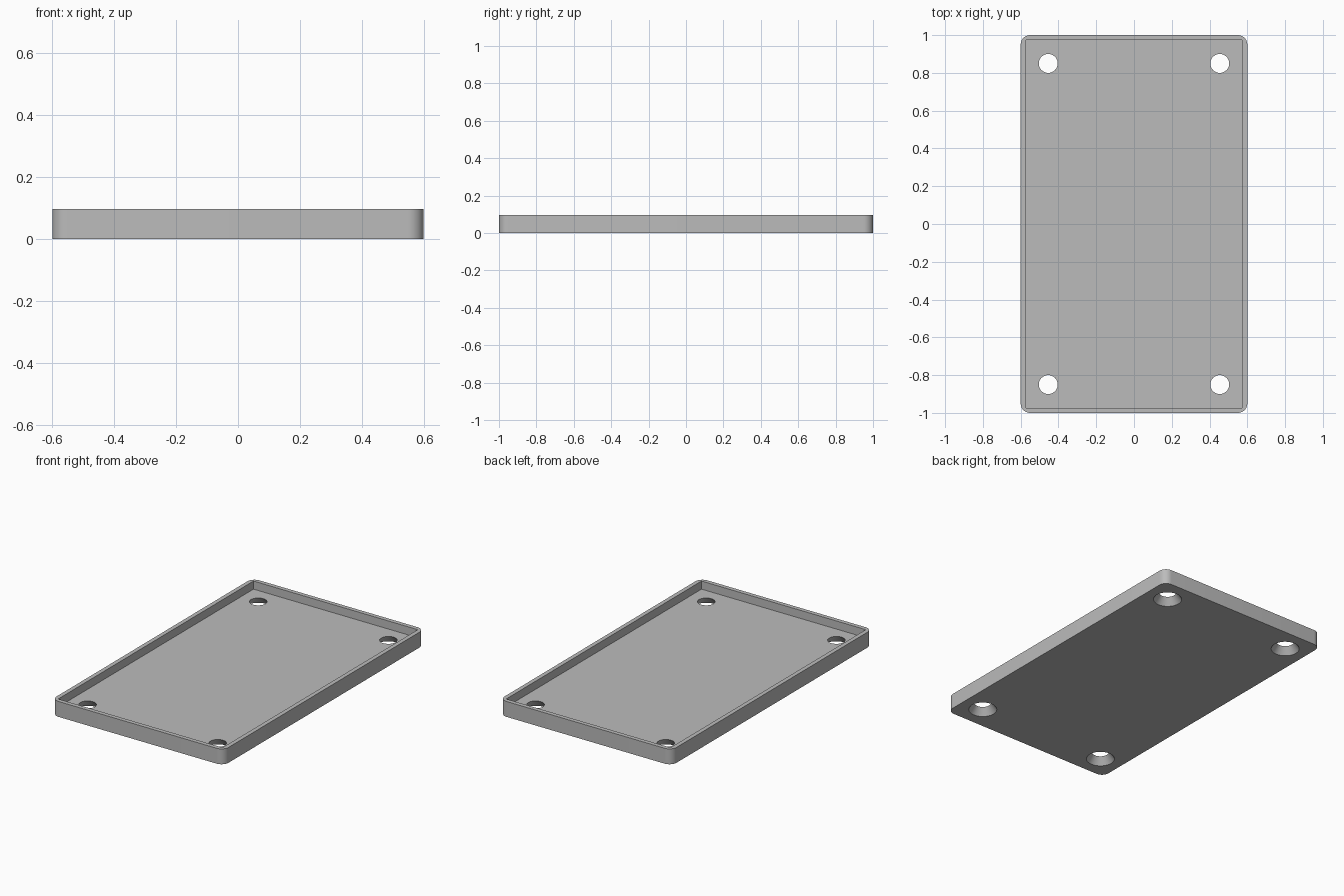
import bpy, bmesh
from mathutils import Matrix, Vector

old = bpy.data.objects.get("Cube")
if old:
    bpy.data.objects.remove(old, do_unlink=True)

WIDTH, LENGTH, HEIGHT = 1.2, 2.0, 0.097
FLOOR, RIM, CORNER = 0.046, 0.027, 0.05
HOLE_X, HOLE_Y, HOLE_TOP, HOLE_BOTTOM = 0.454, 0.85, 0.05, 0.083

grey = bpy.data.materials.new("plain grey")
grey.use_nodes = True
colour = (0.5, 0.5, 0.5, 1)
grey.diffuse_color = colour
grey.node_tree.nodes["Principled BSDF"].inputs["Base Color"].default_value = colour


def add_object(name, bm):
    mesh = bpy.data.meshes.new(name)
    bm.to_mesh(mesh)
    bm.free()
    mesh.materials.append(grey)
    obj = bpy.data.objects.new(name, mesh)
    bpy.context.collection.objects.link(obj)
    return obj


def box(bm, x, y, z0, z1):
    place = Matrix.Translation((0, 0, (z0 + z1) / 2)) @ Matrix.Diagonal((x, y, z1 - z0, 1))
    bmesh.ops.create_cube(bm, size=1, matrix=place)


# Outer block with rounded upright corners
bm = bmesh.new()
box(bm, WIDTH, LENGTH, 0, HEIGHT)
upright = [e for e in bm.edges if abs(e.verts[0].co.z - e.verts[1].co.z) > HEIGHT / 2]
bmesh.ops.bevel(bm, geom=upright, offset=CORNER, segments=10, profile=0.5, affect='EDGES')
tray = add_object("tray", bm)

# Square-cornered recess
bm = bmesh.new()
box(bm, WIDTH - 2 * RIM, LENGTH - 2 * RIM, FLOOR, HEIGHT + 0.1)
cutters = [add_object("recess_cutter", bm)]

# Countersunk holes, wide at the underside; the cone runs past both floor faces
over = 0.01
spread = (HOLE_BOTTOM - HOLE_TOP) / FLOOR * over
bm = bmesh.new()
for sx in (-1, 1):
    for sy in (-1, 1):
        bmesh.ops.create_cone(
            bm, cap_ends=True, segments=48,
            radius1=HOLE_BOTTOM + spread, radius2=HOLE_TOP - spread, depth=FLOOR + 2 * over,
            matrix=Matrix.Translation(Vector((sx * HOLE_X, sy * HOLE_Y, FLOOR / 2))))
cutters.append(add_object("hole_cutter", bm))

# Cut, then drop the cutters
bpy.context.view_layer.objects.active = tray
for cutter in cutters:
    cutter.hide_render = True
    cut = tray.modifiers.new(cutter.name, 'BOOLEAN')
    cut.operation, cut.solver, cut.object = 'DIFFERENCE', 'EXACT', cutter
    bpy.ops.object.modifier_apply(modifier=cut.name)
    bpy.data.objects.remove(cutter, do_unlink=True)

bpy.ops.object.select_all(action='DESELECT')
tray.select_set(True)
bpy.ops.object.shade_smooth_by_angle(angle=0.52)
